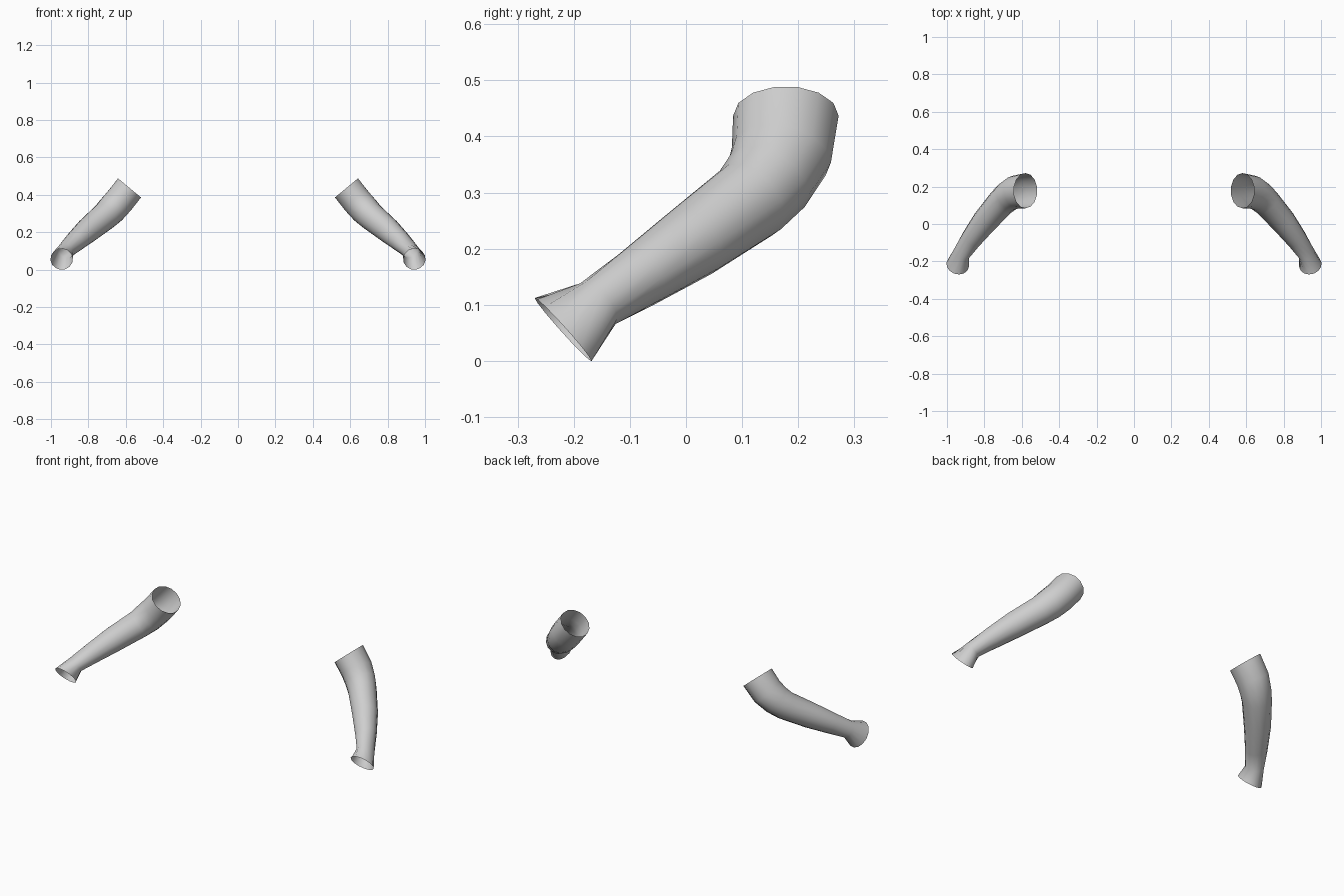
import bpy, bmesh, math
from mathutils import Vector

cube = bpy.data.objects.get("Cube")
if cube:
    bpy.data.objects.remove(cube, do_unlink=True)

grey = bpy.data.materials.new("light_grey")
grey.use_nodes = True
colour = (0.62, 0.62, 0.62, 1)
grey.diffuse_color = colour
grey.node_tree.nodes["Principled BSDF"].inputs["Base Color"].default_value = colour
grey.use_backface_culling = False

SIDES = 14
# Sleeve stations from elbow to cuff: centre, direction, front radius, side radius
STATIONS = [
    ((.58, .178, .437), (.64, 0, -.77), .094, .082),
    ((.635, .17, .367), (.64, -.2, -.74), .09, .082),
    ((.675, .146, .322), (.62, -.45, -.65), .081, .081),
    ((.71, .115, .287), (.61, -.6, -.52), .076, .076),
    ((.80, .012, .213), (.61, -.63, -.48), .068, .068),
    ((.87, -.08, .151), (.6, -.65, -.47), .057, .056),
    ((.922, -.157, .102), (.45, -.7, -.55), .049, .045),
    ((.943, -.219, .056), (.08, -.74, -.66), .076, .06),
]


def sleeve(name, side):
    """Loft an open tube through the stations; side mirrors it in x."""
    bm = bmesh.new()
    rings = []
    for centre, direction, front, wide in STATIONS:
        t = Vector(direction).normalized()
        u = Vector((0, -1, 0))
        u = (u - t * u.dot(t)).normalized()
        v = t.cross(u)
        ring = []
        for i in range(SIDES):
            a = math.tau * i / SIDES
            p = Vector(centre) + u * front * math.cos(a) + v * wide * math.sin(a)
            ring.append(bm.verts.new((p.x * side, p.y, p.z)))
        rings.append(ring)
    for r, s in zip(rings, rings[1:]):
        for i in range(SIDES):
            j = (i + 1) % SIDES
            quad = (r[i], s[i], s[j], r[j])
            bm.faces.new(quad if side < 0 else quad[::-1])
    # Face normals point away from the tube's middle
    bm.normal_update()
    f = bm.faces[:][SIDES * 4]
    middle = sum((w.co for w in rings[4]), Vector()) / SIDES
    if f.normal.dot(f.calc_center_median() - middle) < 0:
        bmesh.ops.reverse_faces(bm, faces=bm.faces[:])
    for face in bm.faces:
        face.smooth = True
    mesh = bpy.data.meshes.new(name)
    bm.to_mesh(mesh)
    bm.free()
    mesh.materials.append(grey)
    obj = bpy.data.objects.new(name, mesh)
    bpy.context.collection.objects.link(obj)


sleeve("left_sleeve", 1)
sleeve("right_sleeve", -1)
